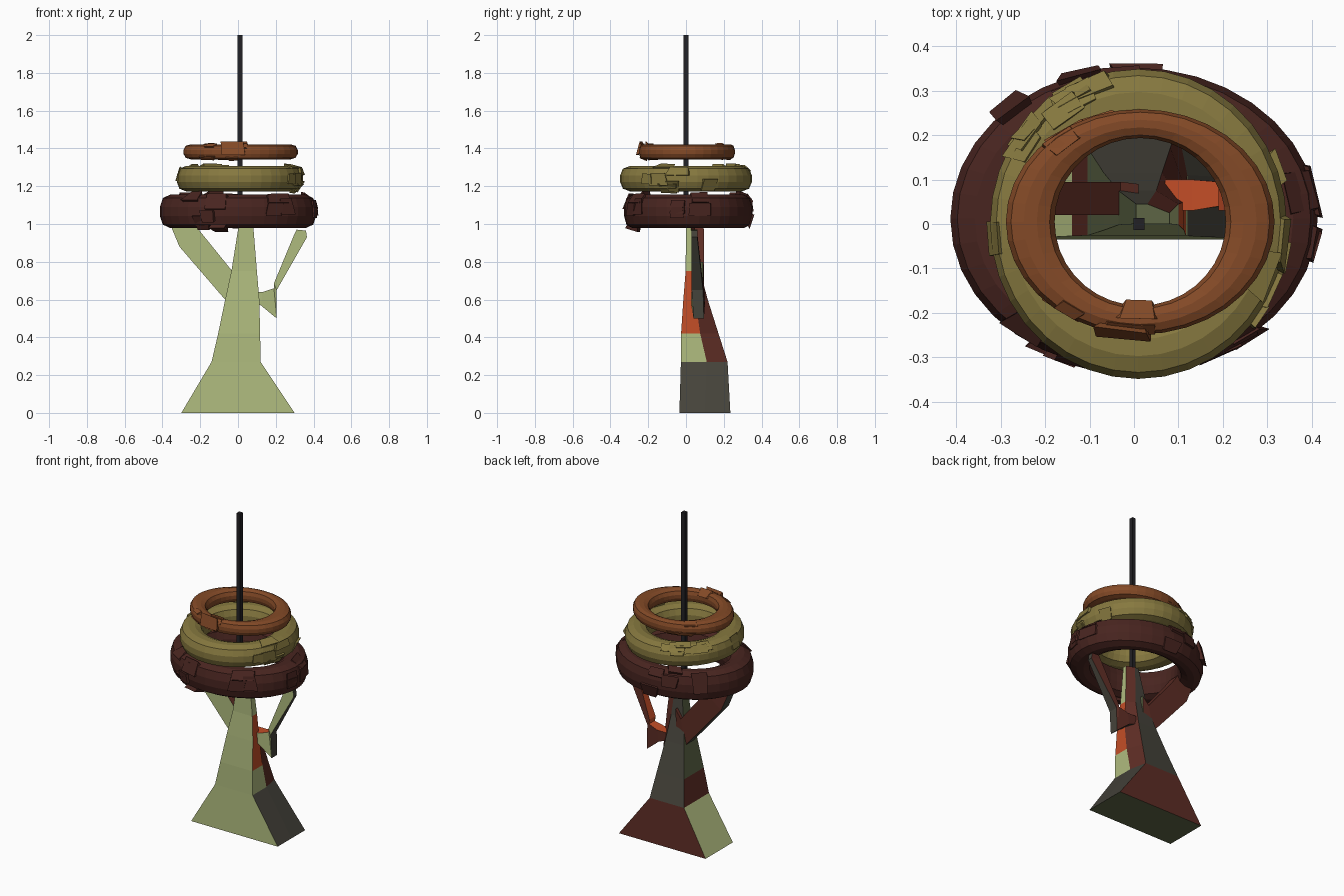
import bpy, bmesh, math, random

if "Cube" in bpy.data.objects:
    bpy.data.objects.remove(bpy.data.objects["Cube"])
random.seed(4)

def mat(name, c):
    m = bpy.data.materials.new(name)
    m.diffuse_color = (*c, 1)
    m.use_nodes = True
    m.node_tree.nodes["Principled BSDF"].inputs["Base Color"].default_value = m.diffuse_color
    return m

GREEN = mat("pale_green", (.43, .50, .21))
GREY = mat("dark_grey", (.06, .056, .043))
RED = mat("dark_red", (.11, .026, .018))
ORANGE = mat("bright_orange", (.55, .075, .02))
MOSS = mat("moss_green", (.11, .13, .06))
BROWN = mat("dark_brown", (.065, .018, .014))
OLIVE = mat("olive", (.24, .19, .05))
RUST = mat("rust", (.23, .068, .02))
BLACK = mat("black", (.016, .015, .018))

def finish(name, bm, mats):
    bmesh.ops.recalc_face_normals(bm, faces=bm.faces)
    me = bpy.data.meshes.new(name)
    bm.to_mesh(me)
    bm.free()
    ob = bpy.data.objects.new(name, me)
    bpy.context.collection.objects.link(ob)
    for m in mats:
        me.materials.append(m)
    return ob

def loft(name, sections, mats, color):
    """Skin a list of point loops; color(level, side) gives the material index."""
    bm = bmesh.new()
    loops = [[bm.verts.new(p) for p in s] for s in sections]
    n = len(loops[0])
    for k in range(len(loops) - 1):
        a, b = loops[k], loops[k + 1]
        for i in range(n):
            j = (i + 1) % n
            f = bm.faces.new((a[i], a[j], b[j], b[i]))
            f.material_index = color(k, i)
    bm.faces.new(loops[0]).material_index = len(mats) - 1
    bm.faces.new(loops[-1]).material_index = len(mats) - 1
    return finish(name, bm, mats)

# Tapering trunk: z, x0, x1, y0, right-side crease y, y1
trunk = [(0, -.30, .30, -.035, .10, .235), (.27, -.14, .12, -.027, .11, .22),
         (.42, -.105, .117, -.026, .075, .172), (.60, -.068, .113, -.014, .05, .115),
         (.75, -.035, .10, -.002, .045, .075), (1.0, .005, .08, 0, .025, .045)]
secs = [[(a, c, z), (b, c, z), (b, m, z), (b - .05 * min(z, .6) / .6, d, z), (a, d, z)]
        for z, a, b, c, m, d in trunk]
mats = [GREEN, GREY, RED, ORANGE, MOSS]

def trunk_color(k, i):
    if i == 0:
        return 0
    if i in (1, 2):
        return 1 if k == 0 else (2 if i == 2 else (3 if k in (2, 3) else 0))
    if i == 3:
        return 2 if k == 0 else 1
    return 0 if k == 0 else (2 if k == 1 else 4)

loft("trunk", secs, mats, trunk_color)

# Branches: each section is lower point, upper point (x, z) and front / back y
def branch(name, path, colors):
    secs = [[(lx, y0, lz), (ux, y0, uz), (ux, y1, uz), (lx, y1, lz)]
            for lx, lz, ux, uz, y0, y1 in path]
    loft(name, secs, mats, lambda k, i: colors[i])

branch("left_branch", [(0, .54, .01, .80, .02, .09), (-.06, .59, -.03, .75, .02, .095),
                       (-.31, .88, -.20, .96, .02, .095), (-.36, 1.0, -.25, 1.03, .02, .09)],
       [0, 2, 2, 1])
branch("right_branch", [(.07, .59, .07, .64, .03, .10), (.12, .57, .13, .64, .03, .10),
                        (.205, .50, .19, .66, .04, .095), (.205, .65, .19, .685, .03, .09),
                        (.365, .93, .30, .95, .03, .06), (.36, .965, .31, .97, .03, .06)],
       [0, 3, 2, 1])

# Stacked rings with broken blocks set into their surface
def ring(name, cx, cy, z, out, inn, h, m, blocks):
    bm = bmesh.new()
    R = [(o + i) / 2 for o, i in zip(out, inn)]
    r = [(o - i) / 2 for o, i in zip(out, inn)]

    def pt(t, p, s=1):
        c, v = math.cos(p), math.sin(p)
        q = max(abs(c), abs(v)) ** -.25 * .98      # slightly squared section
        c, v = c * s * q, v * s * q
        return (cx + (R[0] + r[0] * c) * math.cos(t),
                cy + (R[1] + r[1] * c) * math.sin(t), z + h * v)

    n, k = 36, 12
    g = [[bm.verts.new(pt(2 * math.pi * i / n, 2 * math.pi * (j + .5) / k))
          for j in range(k)] for i in range(n)]
    for i in range(n):
        for j in range(k):
            a, b = g[i], g[(i + 1) % n]
            bm.faces.new((a[j], b[j], b[(j + 1) % k], a[(j + 1) % k]))
    # each block: angle, span, section angle, section span, height
    for t, dt, p, dp, s in blocks:
        t, dt, p, dp = [math.radians(v) for v in (t, dt, p, dp)]
        vs = []
        for w in (.75, s):
            for u, v in ((-1, -1), (1, -1), (1, 1), (-1, 1)):
                e = random.uniform(-.12, .12)
                vs.append(bm.verts.new(pt(t + u * dt / 2 + e * dt, p + v * dp / 2,
                                          w + (abs(e) * .6 if w == s else 0))))
        for f in ((0, 1, 2, 3), (4, 5, 6, 7), (0, 1, 5, 4), (1, 2, 6, 5), (2, 3, 7, 6), (3, 0, 4, 7)):
            bm.faces.new([vs[q] for q in f])
    return finish(name, bm, [m])

def rubble(count, t0, t1, s=1.12):
    return [(random.uniform(t0, t1), random.uniform(10, 20), random.uniform(-70, 70),
             random.uniform(30, 55), s) for _ in range(count)]

ring("lower_ring", 0, .012, 1.067, (.417, .343), (.26, .215), .093, BROWN,
     rubble(7, 225, 320) + rubble(4, 325, 375, 1.08) + rubble(4, 85, 140)
     + [(132, 12, 20, 60, 1.3), (255, 12, -70, 50, 1.2)])
ring("middle_ring", .01, 0, 1.24, (.337, .352), (.20, .205), .07, OLIVE,
     rubble(7, 110, 170) + rubble(7, -50, 30) + [(185, 12, 20, 60, 1.1)])
ring("upper_ring", .014, .005, 1.382, (.305, .255), (.19, .187), .042, RUST,
     rubble(5, 230, 310, 1.1) + rubble(3, 90, 130, 1.08)
     + [(262, 22, 20, 70, 1.5), (268, 20, 125, 70, 1.3)])

# Square mast
bpy.ops.mesh.primitive_cube_add(size=1, location=(.011, 0, 1.5))
mast = bpy.context.object
mast.name = "mast"
mast.scale = (.025, .027, 1.0)
mast.data.materials.append(BLACK)
